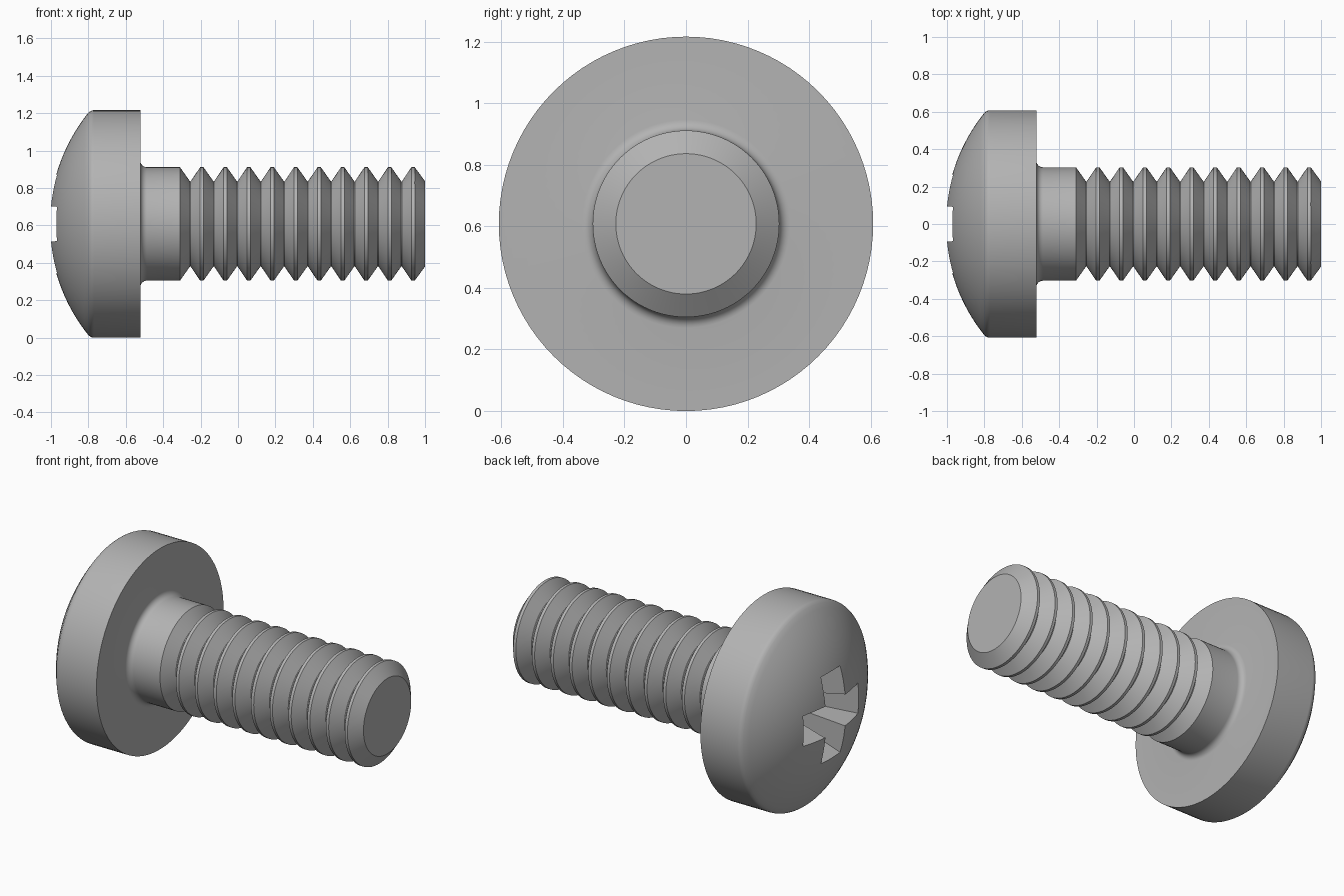
import bpy, bmesh
from math import sin, cos, pi, radians
from mathutils import Matrix, Vector

if "Cube" in bpy.data.objects:
    bpy.data.objects.remove(bpy.data.objects["Cube"])

HEAD_R = 0.608
SHANK_R, ROOT_R = 0.303, 0.228
SEGMENTS = 96

steel = bpy.data.materials.new("grey steel")
steel.use_nodes = True
steel.diffuse_color = (0.45, 0.45, 0.45, 1)
steel.node_tree.nodes["Principled BSDF"].inputs["Base Color"].default_value = (0.45, 0.45, 0.45, 1)


def arc(cx, cr, radius, start, end, steps):
    """Points (x, r) on an arc; angles in degrees measured from -x towards +r."""
    angles = [radians(start + (end - start) * i / steps) for i in range(steps + 1)]
    return [(cx - radius * cos(a), cr + radius * sin(a)) for a in angles]


def make_object(name, bm):
    bmesh.ops.recalc_face_normals(bm, faces=bm.faces)
    mesh = bpy.data.meshes.new(name)
    bm.to_mesh(mesh)
    bm.free()
    mesh.materials.append(steel)
    obj = bpy.data.objects.new(name, mesh)
    bpy.context.collection.objects.link(obj)
    return obj


def lathe(name, profile):
    """Revolve an (x, r) profile around the long axis of the screw."""
    bm = bmesh.new()
    verts = [bm.verts.new((x, 0, r)) for x, r in profile]
    edges = [bm.edges.new(pair) for pair in zip(verts, verts[1:])]
    bmesh.ops.spin(bm, geom=verts + edges, cent=(0, 0, 0), axis=(1, 0, 0),
                   angle=2 * pi, steps=SEGMENTS, use_merge=True)
    bmesh.ops.remove_doubles(bm, verts=bm.verts, dist=1e-5)
    bmesh.ops.translate(bm, verts=bm.verts, vec=(0, 0, HEAD_R))
    return make_object(name, bm)


# Screw outline: domed head, rounded rim, flat underside and neck fillet
profile = arc(-0.058, 0, 0.951, 0, 38.7, 20)
profile += arc(-0.77, HEAD_R - 0.038, 0.038, 38.7, 90, 6)[1:]
profile += [(-0.522, HEAD_R)]
profile += arc(-0.487, SHANK_R + 0.035, 0.035, 0, -90, 6)

# Plain neck, then ten V-shaped thread ridges, the last one chamfering the tip
pitch, flank, crest = 0.1255, 0.055, 0.018
start = -0.31
profile.append((start, SHANK_R))
for i in range(10):
    x = start + i * pitch
    profile += [(x + flank - 0.002, ROOT_R), (x + flank + 0.002, ROOT_R),
                (x + pitch - crest, SHANK_R), (x + pitch, SHANK_R)]
profile += [(1.0, ROOT_R), (1.0, 0)]
screw = lathe("screw", profile)


# Tapered cross recess
def cross_ring(bm, x, arm, half):
    ring = []
    for k in range(4):
        turn = Matrix.Rotation(k * pi / 2, 3, 'X')
        for y, z in ((arm, -half), (arm, half), (half, half)):
            ring.append(bm.verts.new(turn @ Vector((x, y, z)) + Vector((0, 0, HEAD_R))))
    return ring


bm = bmesh.new()
rings = [cross_ring(bm, -1.1, 0.27, 0.094), cross_ring(bm, -0.985, 0.27, 0.094),
         cross_ring(bm, -0.62, 0.1, 0.035)]
for a, b in zip(rings, rings[1:]):
    for i in range(12):
        j = (i + 1) % 12
        bm.faces.new((a[i], a[j], b[j], b[i]))
bm.faces.new(rings[0])
bm.faces.new(rings[-1])
cutter = make_object("recess_cutter", bm)
cutter.hide_render = True

cut = screw.modifiers.new("cross recess", 'BOOLEAN')
cut.operation = 'DIFFERENCE'
cut.solver = 'EXACT'
cut.object = cutter

bpy.ops.object.select_all(action='DESELECT')
screw.select_set(True)
bpy.context.view_layer.objects.active = screw
bpy.ops.object.modifier_apply(modifier=cut.name)
bpy.data.objects.remove(cutter)
bpy.ops.object.shade_smooth_by_angle(angle=radians(25))
